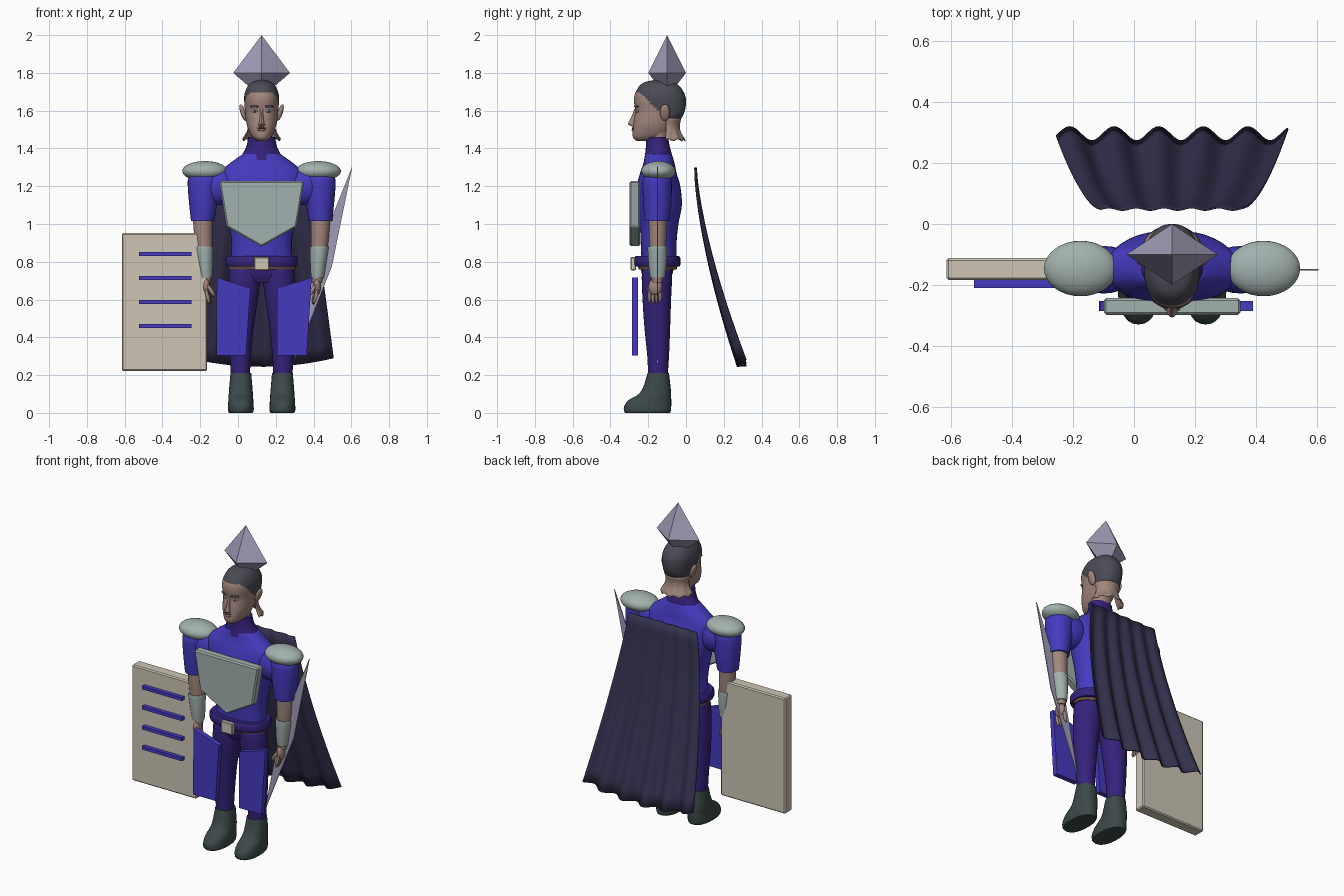
import bpy, bmesh, math
from mathutils import Vector, Matrix

CX = 0.125  # the figure's own centre line
if "Cube" in bpy.data.objects:
    bpy.data.objects.remove(bpy.data.objects["Cube"])


def material(name, *rgb):
    m = bpy.data.materials.new(name)
    m.use_nodes = True
    m.diffuse_color = (*rgb, 1)
    m.node_tree.nodes["Principled BSDF"].inputs["Base Color"].default_value = (*rgb, 1)
    return m


violet = material("violet cloth", .06, .042, .52)
indigo = material("indigo cloth", .036, .016, .2)
sage = material("sage armour", .36, .44, .42)
skin = material("skin", .36, .24, .2)
hair = material("dark hair", .07, .07, .09)
boot = material("boot leather", .045, .065, .065)
night = material("cape cloth", .034, .03, .075)
bone = material("bone white", .61, .56, .46)
steel = material("lavender steel", .35, .33, .47)
brown = material("brown leather", .16, .08, .06)


def finish(name, bm, mats, smooth=True):
    bmesh.ops.remove_doubles(bm, verts=bm.verts, dist=.0001)
    bmesh.ops.recalc_face_normals(bm, faces=bm.faces)
    me = bpy.data.meshes.new(name)
    bm.to_mesh(me)
    bm.free()
    ob = bpy.data.objects.new(name, me)
    bpy.context.collection.objects.link(ob)
    for m in mats:
        me.materials.append(m)
    if smooth:
        bpy.ops.object.select_all(action='DESELECT')
        ob.select_set(True)
        bpy.context.view_layer.objects.active = ob
        bpy.ops.object.shade_smooth_by_angle(angle=math.radians(40))
    return ob


def spline(a, b, c, d, t):
    return b + .5 * t * (c - a + t * (2 * a - 5 * b + 4 * c - d + t * (3 * (b - c) + d - a)))


def loft(name, rings, mats, side=1, n=28, steps=4, power=2.0, rule=None, smooth=True):
    """Rings are (height, x offset, half width, front y, back y), smoothly joined."""
    dense = []
    for i in range(len(rings) - 1):
        p = [rings[max(0, min(len(rings) - 1, i + k))] for k in (-1, 0, 1, 2)]
        dense += [[spline(*v, s / steps) for v in zip(*p)] for s in range(steps)]
    dense.append(rings[-1])
    bm = bmesh.new()
    loops = []
    for z, off, hw, yf, yb in dense:
        loop = []
        for k in range(n):
            a = 2 * math.pi * k / n
            c, s = (math.copysign(abs(f) ** (2 / power), f) for f in (math.cos(a), math.sin(a)))
            loop.append(bm.verts.new((CX + side * off + hw * c, (yf + yb) / 2 + (yb - yf) / 2 * s, z)))
        loops.append(loop)
    for lo, hi in zip(loops, loops[1:]):
        for k in range(n):
            bm.faces.new((lo[k], lo[k - 1], hi[k - 1], hi[k]))
    bm.faces.new(loops[0])
    bm.faces.new(loops[-1])
    if rule:
        for f in bm.faces:
            f.material_index = rule(f.calc_center_median())
    return finish(name, bm, mats, smooth)


def ball(name, centre, radii, mat, turn=(0, 'Z'), seg=24):
    bm = bmesh.new()
    m = (Matrix.Translation((CX + centre[0], centre[1], centre[2]))
         @ Matrix.Rotation(math.radians(turn[0]), 4, turn[1]) @ Matrix.Diagonal((*radii, 1)))
    bmesh.ops.create_uvsphere(bm, u_segments=seg, v_segments=seg // 2, radius=1, matrix=m)
    return finish(name, bm, [mat])


def plate(name, outline, y0, y1, mat, bevel=0):
    bm = bmesh.new()
    front = [bm.verts.new((x, y0, z)) for x, z in outline]
    back = [bm.verts.new((x, y1, z)) for x, z in outline]
    bm.faces.new(front)
    bm.faces.new(back)
    for k in range(len(front)):
        bm.faces.new((front[k], front[k - 1], back[k - 1], back[k]))
    if bevel:
        bmesh.ops.bevel(bm, geom=bm.edges[:], offset=bevel, segments=1, affect='EDGES')
    return finish(name, bm, [mat], False)


def box(x0, x1, z0, z1):
    return [(x0, z0), (x1, z0), (x1, z1), (x0, z1)]


def sheet(name, shape, nu, nv, mat, thick):
    bm = bmesh.new()
    g = [[bm.verts.new(shape(i / nu, j / nv)) for i in range(nu + 1)] for j in range(nv + 1)]
    for j in range(nv):
        for i in range(nu):
            bm.faces.new((g[j][i], g[j][i + 1], g[j + 1][i + 1], g[j + 1][i]))
    ob = finish(name, bm, [mat])
    mod = ob.modifiers.new("thickness", 'SOLIDIFY')
    mod.thickness = thick
    mod.offset = 0


# Torso, hips, belt and collar
loft("torso", [(.79, 0, .165, -.235, -.05), (.9, 0, .16, -.24, -.05), (1, 0, .175, -.245, -.04),
               (1.1, 0, .195, -.258, -.022), (1.2, 0, .215, -.26, -.03), (1.27, 0, .22, -.243, -.05),
               (1.32, 0, .17, -.226, -.06), (1.37, 0, .1, -.215, -.075)], [violet], n=36, power=2.3)
loft("hips", [(.69, 0, .11, -.215, -.09), (.74, 0, .165, -.235, -.07), (.8, 0, .172, -.24, -.06)], [indigo])
loft("belt", [(.775, 0, .185, -.268, -.035), (.785, 0, .19, -.274, -.03), (.82, 0, .19, -.274, -.03),
              (.83, 0, .183, -.266, -.037)], [indigo], steps=1, power=2.4)
loft("under_belt", [(.758, 0, .178, -.25, -.05), (.778, 0, .18, -.255, -.045)], [brown], steps=1)
plate("buckle", box(.085, .165, .755, .825), -.293, -.265, bone, .004)
loft("collar", [(1.34, 0, .125, -.222, -.07), (1.38, 0, .095, -.215, -.078), (1.42, 0, .078, -.212, -.088),
                (1.46, 0, .072, -.21, -.094)], [indigo])

# Head, neck and nape
loft("neck", [(1.4, 0, .055, -.2, -.1), (1.47, 0, .055, -.2, -.09), (1.55, 0, .07, -.2, -.05)], [skin])
loft("head", [(1.44, 0, .025, -.262, -.17), (1.455, 0, .046, -.279, -.12), (1.48, 0, .062, -.283, -.09),
              (1.52, 0, .077, -.279, -.065), (1.56, 0, .084, -.274, -.025), (1.6, 0, .088, -.268, -.006),
              (1.65, 0, .092, -.276, 0), (1.69, 0, .09, -.27, -.008), (1.73, 0, .073, -.247, -.035),
              (1.75, 0, .052, -.22, -.07), (1.762, 0, .015, -.17, -.12)], [skin, hair], n=56, steps=6, power=2.3,
     rule=lambda c: int(c.z > max(1.535, 1.7 - .95 * max(0, c.y + .25))))


def nape(u, v):
    a = math.pi * (1.1 * u - .05)
    flare = .078 - .012 * math.sin(math.pi * v) + .022 * v * v
    ripple = .006 * v * math.cos(a * 10)
    return (CX + flare * math.cos(a), -.095 + (flare - .01) * math.sin(a), 1.56 - .115 * v + ripple)


sheet("nape", nape, 40, 8, skin, .005)
loft("nose", [(1.515, 0, .012, -.285, -.26), (1.525, 0, .018, -.302, -.26), (1.535, 0, .014, -.306, -.26),
              (1.57, 0, .009, -.288, -.255), (1.61, 0, .009, -.274, -.25)], [skin], n=12)
ball("upper_lip", (0, -.28, 1.508), (.026, .007, .005), brown)
ball("lower_lip", (0, -.281, 1.498), (.022, .007, .006), skin)
for s, word in ((-1, "right"), (1, "left")):
    ball(word + "_ear", (s * .098, -.112, 1.59), (.014, .026, .046), skin, (s * 18, 'Y'))
    ball(word + "_eye", (s * .038, -.259, 1.598), (.018, .005, .007), sage, (s * 27, 'Z'))
    ball(word + "_iris", (s * .038, -.263, 1.598), (.007, .004, .007), hair, (s * 27, 'Z'), 12)
    ball(word + "_brow", (s * .04, -.264, 1.622), (.026, .005, .006), hair, (s * 27, 'Z'))

# Crystal above the head
loft("crystal", [(1.67, 0, 0, -.1, -.1), (1.8, 0, .15, -.2, 0), (2, 0, 0, -.1, -.1)],
     [steel], n=4, steps=1, smooth=False)

# Arms and legs, both sides
for s, word in ((-1, "right"), (1, "left")):
    ball(word + "_shoulder", (s * .225, -.15, 1.2), (.115, .078, .1), violet)
    loft(word + "_sleeve", [(1.015, .312, .062, -.218, -.088), (1.1, .31, .073, -.226, -.078),
                            (1.2, .307, .084, -.23, -.075), (1.25, .3, .085, -.225, -.08),
                            (1.29, .29, .05, -.19, -.11)], [violet], s)
    ball(word + "_shoulder_pad", (s * .3, -.146, 1.28), (.12, .091, .053), sage, seg=32)
    loft(word + "_forearm", [(.69, .294, .026, -.18, -.125), (.8, .298, .036, -.19, -.11),
                             (.9, .307, .046, -.195, -.105), (1.03, .312, .052, -.198, -.1)], [skin], s)
    loft(word + "_bracer", [(.715, .296, .034, -.19, -.112), (.78, .299, .041, -.198, -.104),
                            (.87, .305, .049, -.203, -.1), (.88, .305, .046, -.2, -.103)], [sage], s)
    ball(word + "_palm", (s * .293, -.162, .668), (.02, .036, .045), skin)
    for k in range(4):
        ball(f"{word}_finger_{k + 1}", (s * (.286 - .003 * k), -.194 + .019 * k, .612 + .004 * abs(k - 1)),
             (.01, .01, .04), skin, (s * 14, 'Y'), 12)
    ball(word + "_thumb", (s * .268, -.196, .648), (.011, .011, .038), skin, (s * 32, 'Y'), 12)
    loft(word + "_leg", [(.18, .112, .05, -.2, -.098), (.3, .113, .056, -.205, -.09),
                         (.45, .11, .068, -.22, -.084), (.6, .1, .08, -.23, -.079),
                         (.74, .088, .086, -.234, -.073), (.79, .08, .08, -.22, -.08)], [indigo], s)
    loft(word + "_boot", [(0, .11, .062, -.322, -.085), (.012, .11, .068, -.329, -.08),
                          (.04, .11, .068, -.326, -.078), (.07, .11, .066, -.3, -.078),
                          (.1, .11, .064, -.25, -.079), (.14, .11, .061, -.225, -.082),
                          (.21, .11, .055, -.204, -.09)], [boot], s, power=2.3)

# Breastplate and hanging thigh plates
plate("breastplate", [(-.1, 1.227), (.35, 1.227), (.31, .985), (CX, .88), (-.06, .985)], -.298, -.243, sage, .008)
plate("right_thigh_plate", [(-.115, .305), (.042, .305), (.066, .66), (-.112, .717)], -.285, -.253, violet)
plate("left_thigh_plate", [(.207, .305), (.364, .305), (.39, .717), (.207, .66)], -.285, -.253, violet)

# Shield with four raised bars
plate("shield", box(-.615, -.163, .222, .952), -.184, -.112, bone, .007)
for k in range(4):
    z = .46 + .127 * k
    plate(f"shield_bar_{k + 1}", box(-.525, -.247, z - .01, z + .01), -.21, -.18, violet)

# Sword blade held in the left hand
plate("sword", [(.605, 1.305), (.497, .775), (.295, .265), (.403, .8)], -.153, -.147, steel)


# Pleated cape
def cape_shape(u, v):
    side = 2 * u - 1
    wave = (.004 + .019 * v) * math.cos(2 * math.pi * (5.2 * u - .3))
    return (CX + side * (.235 + .145 * v ** .9), .05 + .245 * v ** 1.5 + wave,
            1.3 - 1.055 * v + .045 * v * side ** 2)


sheet("cape", cape_shape, 72, 14, night, .006)
